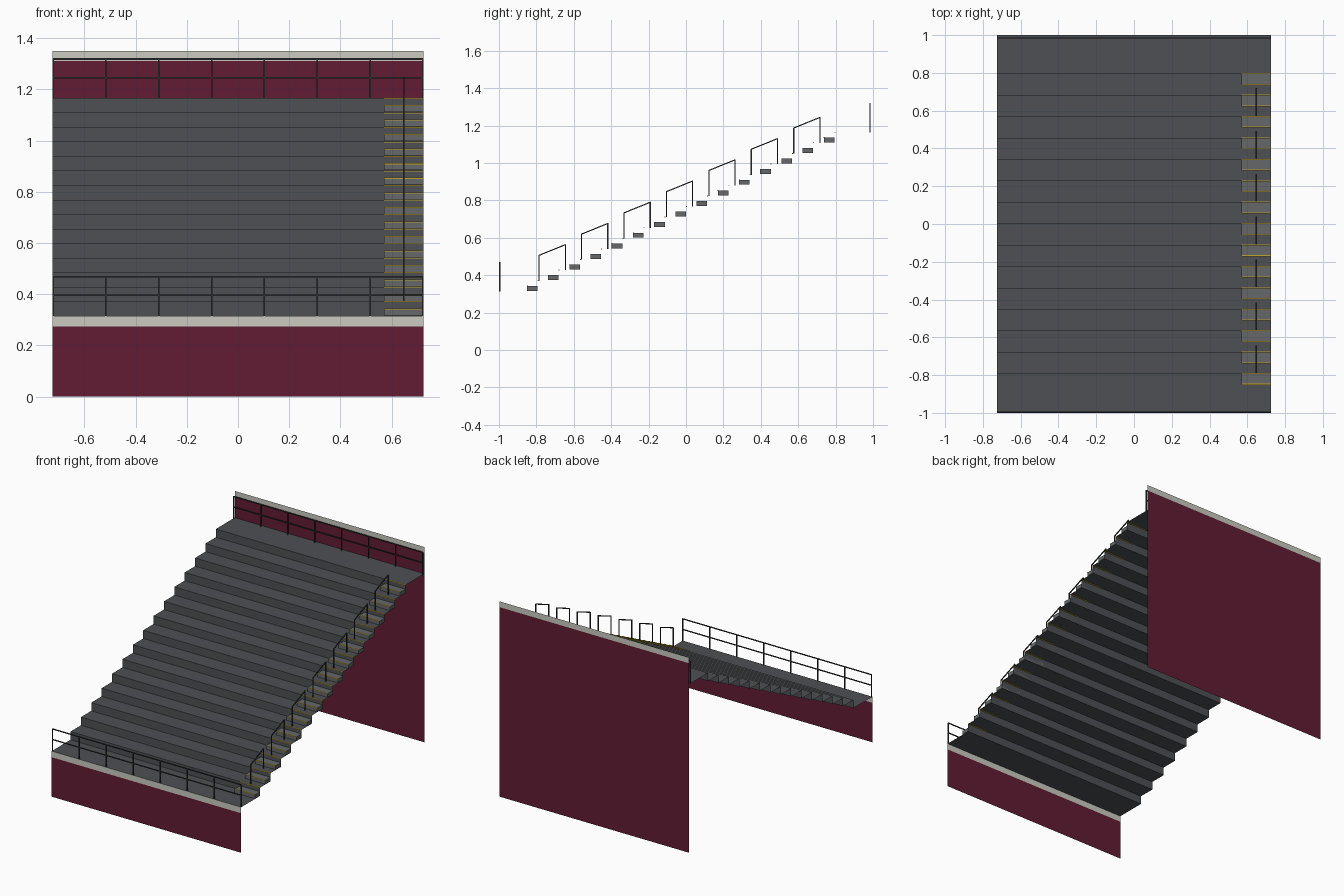
import bpy, bmesh
from mathutils import Vector

if "Cube" in bpy.data.objects:
    bpy.data.objects.remove(bpy.data.objects["Cube"])

W = 0.725                      # half width of the stand
N, RUN, RISE = 15, 0.1134, 0.0567
Y0, Z0 = -0.794, 0.315         # first riser, lowest tread
ZTOP = Z0 + N * RISE
AX = 0.57                      # inner side of the aisle


def material(name, rgb):
    m = bpy.data.materials.new(name)
    m.diffuse_color = (*rgb, 1)
    m.use_nodes = True
    m.node_tree.nodes["Principled BSDF"].inputs["Base Color"].default_value = m.diffuse_color
    return m


CONCRETE = material("dark_concrete", (0.075, 0.08, 0.088))
STEP = material("step_grey", (0.13, 0.135, 0.14))
MAROON = material("maroon", (0.12, 0.012, 0.032))
CAP = material("pale_trim", (0.60, 0.60, 0.54))
METAL = material("rail_metal", (0.035, 0.038, 0.04))
YELLOW = material("yellow_edge", (0.55, 0.38, 0.03))


def finish(name, bm, mat):
    me = bpy.data.meshes.new(name)
    bm.to_mesh(me)
    bm.free()
    me.materials.append(mat)
    ob = bpy.data.objects.new(name, me)
    bpy.context.collection.objects.link(ob)
    return ob


def sheet(name, profile, mat, x0=-W, x1=W):
    """Sweep an open (y, z) profile along x as a thin sheet."""
    bm = bmesh.new()
    rows = [(bm.verts.new((x0, y, z)), bm.verts.new((x1, y, z))) for y, z in profile]
    for a, b in zip(rows, rows[1:]):
        bm.faces.new((a[0], a[1], b[1], b[0]))
    return finish(name, bm, mat)


def add_box(bm, lo, hi):
    vs = bmesh.ops.create_cube(bm, size=1)["verts"]
    for v in vs:
        v.co = Vector([hi[i] if v.co[i] > 0 else lo[i] for i in range(3)])


def add_bar(bm, a, b, t=0.006):
    """Square bar between two points."""
    a, b = Vector(a), Vector(b)
    d = b - a
    rot = d.to_track_quat('Z', 'Y')
    for v in bmesh.ops.create_cube(bm, size=1)["verts"]:
        v.co = rot @ Vector((v.co.x * t, v.co.y * t, v.co.z * (d.length + t * 0.5))) + (a + b) / 2


# Seating terraces
prof = [(-1, Z0)]
for i in range(N):
    y = Y0 + i * RUN
    prof += [(y, Z0 + i * RISE), (y, Z0 + (i + 1) * RISE)]
prof.append((1, ZTOP))
sheet("terraces", prof, CONCRETE)

# Front and back walls with trim bands
sheet("front_wall", [(-1, 0), (-1, 0.273)], MAROON)
sheet("front_wall_trim", [(-1, 0.273), (-1, Z0)], CAP)
sheet("back_wall", [(1, 1.31), (1, 0)], MAROON)
sheet("back_wall_trim", [(1, 1.35), (1, 1.31)], CAP)

# Aisle half steps and their yellow edge strips
steps, strips = bmesh.new(), bmesh.new()
for i in range(N):
    y, z = Y0 + i * RUN, Z0 + i * RISE
    add_box(steps, (AX, y - RUN / 2, z + 0.002), (W, y, z + RISE / 2))
    for ys, zs in ((y - RUN / 2, z + RISE / 2), (y, z + RISE)):
        add_box(strips, (AX, ys - 0.0005, zs - 0.003), (W, ys + 0.005, zs + 0.001))
finish("aisle_steps", steps, STEP)
finish("aisle_edge_strips", strips, YELLOW)

# Aisle handrails, one hoop for every two terraces
hoops = bmesh.new()
for i in range(7):
    y, z = -0.785 + 2 * RUN * i, Z0 + RISE * (2 * i + 1)
    pts = [(0.647, y, z), (0.647, y, z + 0.135),
           (0.647, y + 0.14, z + RISE + 0.135), (0.647, y + 0.14, z + RISE)]
    for a, b in zip(pts, pts[1:]):
        add_bar(hoops, a, b)
finish("aisle_handrails", hoops, METAL)

# Guard rails along the front and back edges
for name, y, z in (("front_guard_rail", -0.996, Z0), ("back_guard_rail", 0.984, ZTOP)):
    bm = bmesh.new()
    xe = W - 0.003
    for k in range(8):
        x = -xe + 2 * xe * k / 7
        add_bar(bm, (x, y, z), (x, y, z + 0.153))
    for h in (0.08, 0.153):
        add_bar(bm, (-xe, y, z + h), (xe, y, z + h))
    finish(name, bm, METAL)
